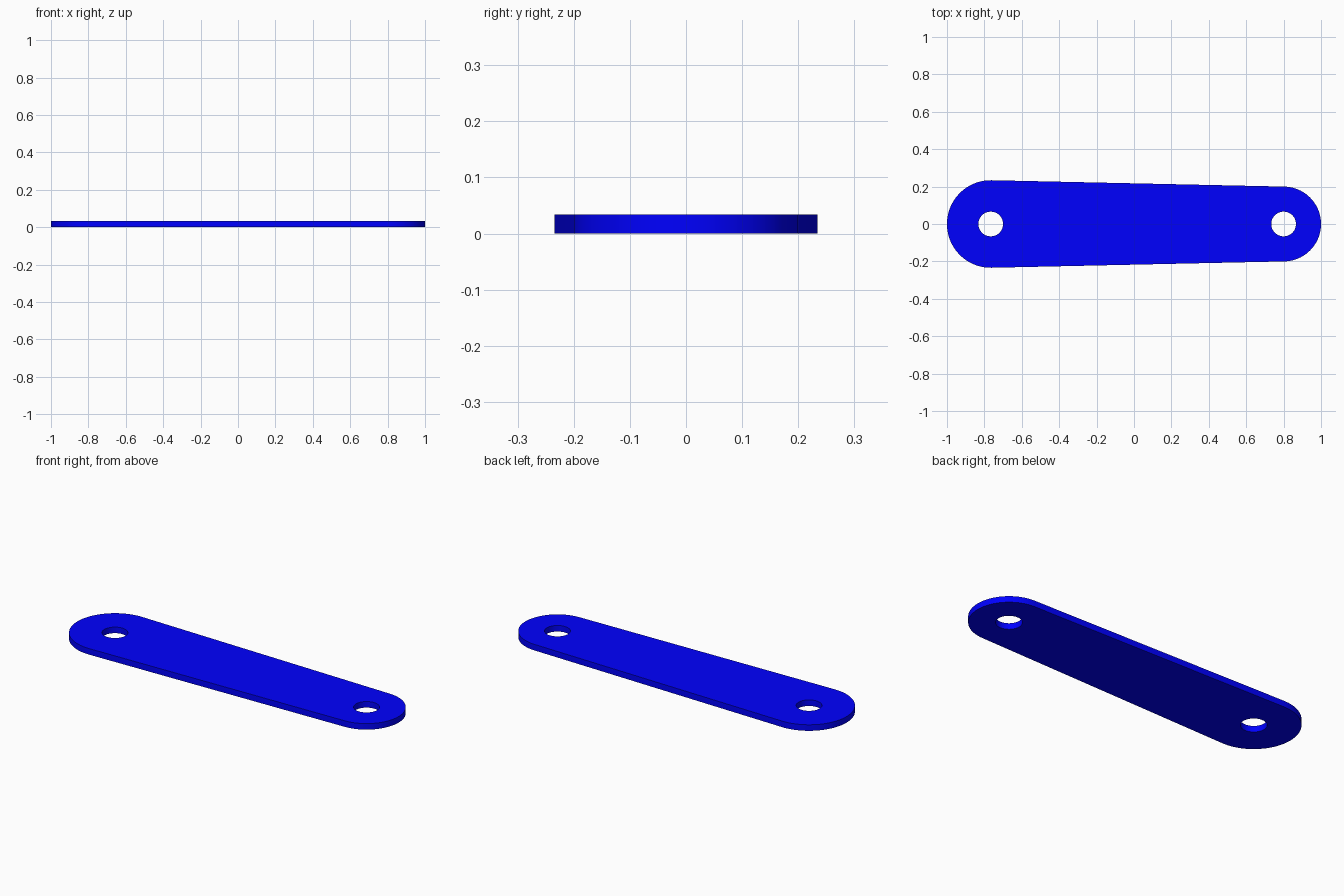
import bpy, bmesh
from math import acos, cos, sin, pi

if "Cube" in bpy.data.objects:
    bpy.data.objects.remove(bpy.data.objects["Cube"])

THICK = 0.034
BIG_X, BIG_R = -0.766, 0.234
SMALL_X, SMALL_R = 0.8, 0.2
HOLE_R = 0.066


def arc(cx, r, a0, a1, n):
    return [(cx + r * cos(a0 + (a1 - a0) * i / n), r * sin(a0 + (a1 - a0) * i / n))
            for i in range(n + 1)]


def add_loop(bm, points):
    verts = [bm.verts.new((x, y, 0)) for x, y in points]
    return [bm.edges.new((v, verts[i - 1])) for i, v in enumerate(verts)]


# Link outline: two round ends joined by tangent lines, with a hole at each end
bm = bmesh.new()
t = acos((BIG_R - SMALL_R) / (SMALL_X - BIG_X))
edges = add_loop(bm, arc(SMALL_X, SMALL_R, -t, t, 48) + arc(BIG_X, BIG_R, t, 2 * pi - t, 48))
for x in (BIG_X, SMALL_X):
    edges += add_loop(bm, arc(x, HOLE_R, 0, 2 * pi, 48)[:-1])
bmesh.ops.triangle_fill(bm, edges=edges, use_beauty=True, use_dissolve=False)

# Thickness
top = bmesh.ops.extrude_face_region(bm, geom=bm.faces[:], use_keep_orig=True)["geom"]
bmesh.ops.translate(bm, vec=(0, 0, THICK),
                    verts=[v for v in top if isinstance(v, bmesh.types.BMVert)])
bmesh.ops.recalc_face_normals(bm, faces=bm.faces[:])

mesh = bpy.data.meshes.new("link_plate")
bm.to_mesh(mesh)
bm.free()
plate = bpy.data.objects.new("link_plate", mesh)
bpy.context.collection.objects.link(plate)

# Blue finish
blue = bpy.data.materials.new("blue")
blue.diffuse_color = (0, 0, 1, 1)
blue.use_nodes = True
blue.node_tree.nodes["Principled BSDF"].inputs["Base Color"].default_value = blue.diffuse_color
mesh.materials.append(blue)

# Smooth rims, sharp edges
bpy.context.view_layer.objects.active = plate
plate.select_set(True)
bpy.ops.object.shade_smooth_by_angle(angle=pi / 6)
